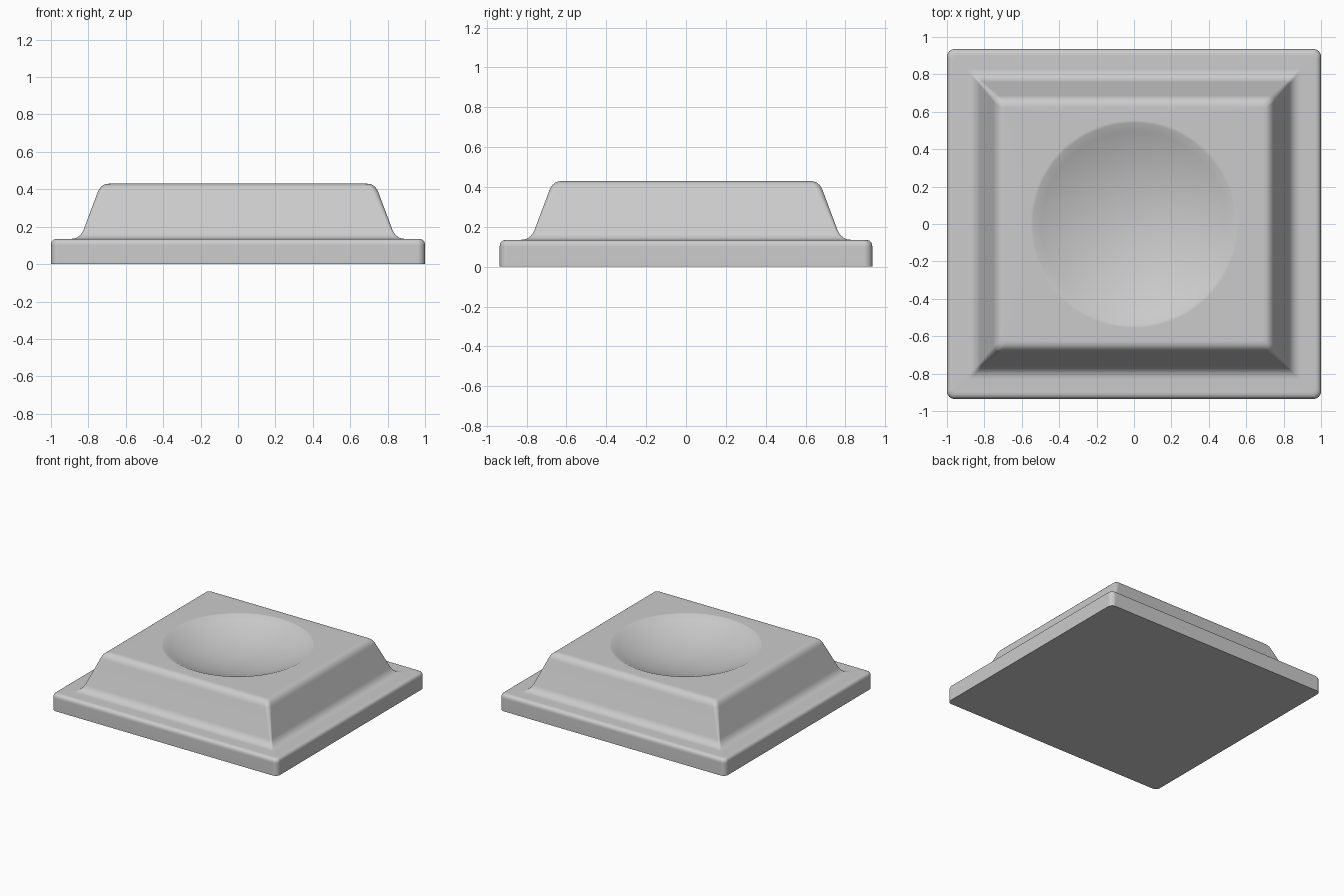
import bpy, bmesh, math

cube = bpy.data.objects.get("Cube")
if cube:
    bpy.data.objects.remove(cube)

HALF_X, HALF_Y = 1.0, 0.935
BASE_H, TOP_H = 0.135, 0.43
BOWL_R, BOWL_DEPTH = 0.54, 0.122
SEG = 24  # points per quarter turn

grey = bpy.data.materials.new("light_grey")
grey.use_nodes = True
colour = (0.6, 0.6, 0.6, 1)
grey.diffuse_color = colour
grey.node_tree.nodes["Principled BSDF"].inputs["Base Color"].default_value = colour

bm = bmesh.new()


def ring(hx, hy, radius, z):
    """Rounded rectangle of points; a circle when hx = hy = radius."""
    points = []
    for quarter, (sx, sy) in enumerate([(1, 1), (-1, 1), (-1, -1), (1, -1)]):
        for i in range(SEG):
            a = (quarter + (i + 0.5) / SEG) * math.pi / 2
            points.append(bm.verts.new((sx * (hx - radius) + radius * math.cos(a),
                                        sy * (hy - radius) + radius * math.sin(a), z)))
    return points


def inset_ring(inset, z, radius):
    return ring(HALF_X - inset, HALF_Y - inset, radius, z)


def bend(a, b, c, steps=6):
    """Curve from a to c, pulled towards the corner b."""
    for i in range(steps + 1):
        t = i / steps
        yield tuple((1 - t) ** 2 * p + 2 * t * (1 - t) * q + t * t * r
                    for p, q, r in zip(a, b, c))


# Outer profile as (inset, height, corner radius)
profile = [(0, 0, 0.04)]
profile += bend((0, BASE_H - 0.035, 0.04), (0, BASE_H, 0.04), (0.035, BASE_H, 0.02))
profile += bend((0.105, BASE_H, 0.012), (0.155, BASE_H, 0.012), (0.175, 0.185, 0.015))
profile += bend((0.25, 0.385, 0.03), (0.268, TOP_H, 0.03), (0.31, TOP_H, 0.015))
rings = [inset_ring(*p) for p in profile]

# Flat rim, then the spherical dish
rings.append(ring(BOWL_R + 0.015, BOWL_R + 0.015, BOWL_R + 0.015, TOP_H))
sphere_r = (BOWL_R ** 2 + BOWL_DEPTH ** 2) / (2 * BOWL_DEPTH)
centre_z = TOP_H - BOWL_DEPTH + sphere_r
STEPS = 12
for i in range(STEPS):
    r = BOWL_R * (1 - i / STEPS)
    rings.append(ring(r, r, r, centre_z - math.sqrt(sphere_r ** 2 - r ** 2)))

# Skin the rings, close the underside and the middle of the dish
for low, high in zip(rings, rings[1:]):
    for i in range(len(low)):
        j = (i + 1) % len(low)
        bm.faces.new((low[i], low[j], high[j], high[i]))
bm.faces.new(reversed(rings[0]))
middle = bm.verts.new((0, 0, TOP_H - BOWL_DEPTH))
for i, v in enumerate(rings[-1]):
    bm.faces.new((v, rings[-1][(i + 1) % len(rings[-1])], middle))

mesh = bpy.data.meshes.new("dished_pedestal")
bm.to_mesh(mesh)
bm.free()
mesh.materials.append(grey)
pedestal = bpy.data.objects.new("dished_pedestal", mesh)
bpy.context.collection.objects.link(pedestal)

# Smooth shading with true flats
bpy.ops.object.select_all(action="DESELECT")
pedestal.select_set(True)
bpy.context.view_layer.objects.active = pedestal
bpy.ops.object.shade_smooth_by_angle(angle=math.radians(40))
normals = pedestal.modifiers.new("even_normals", "WEIGHTED_NORMAL")
normals.keep_sharp = True
